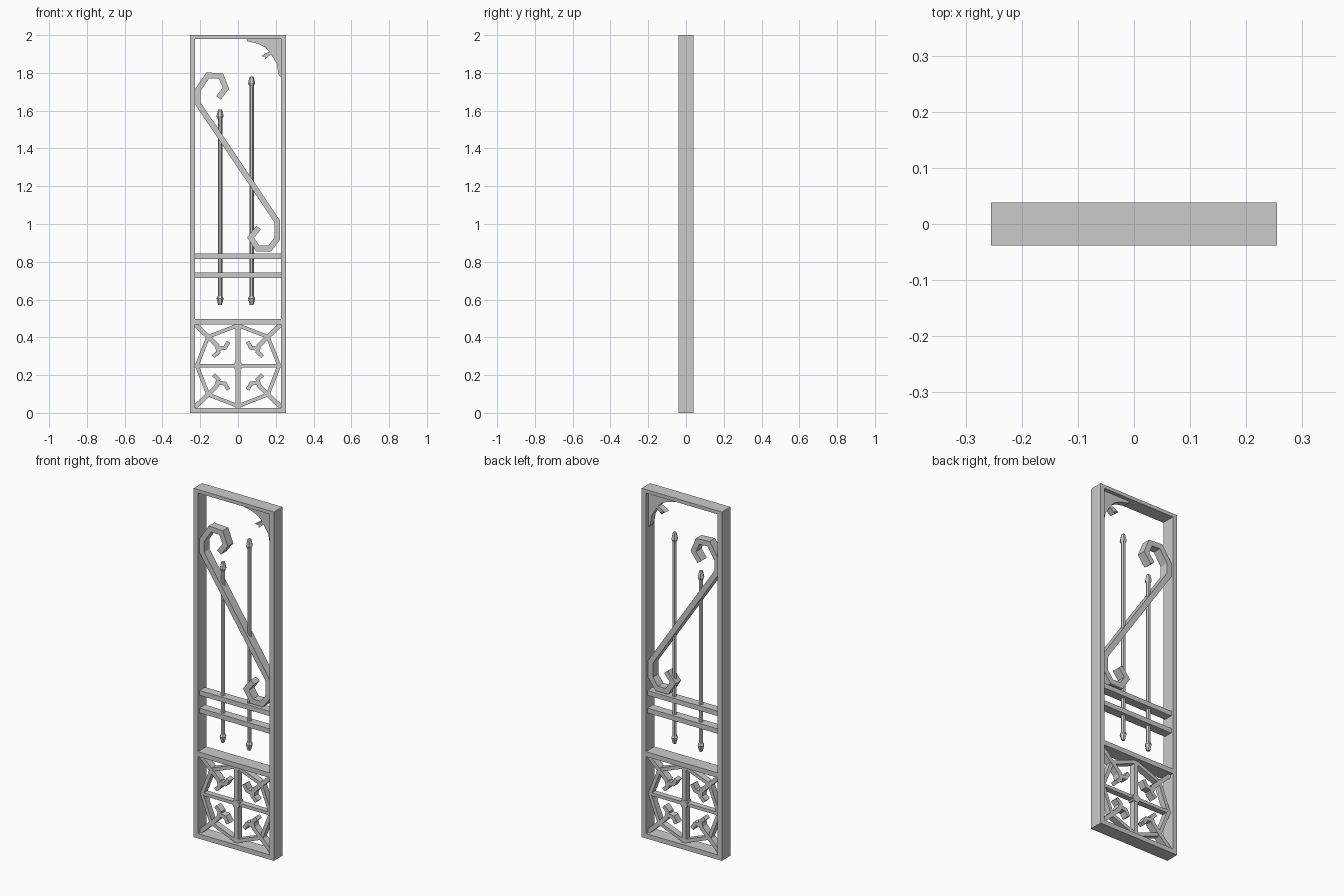
import bpy, bmesh, math
from mathutils import Vector, Matrix

if "Cube" in bpy.data.objects:
    bpy.data.objects.remove(bpy.data.objects["Cube"])


def finish(bm, name):
    bmesh.ops.recalc_face_normals(bm, faces=bm.faces)
    me = bpy.data.meshes.new(name)
    bm.to_mesh(me)
    bm.free()
    ob = bpy.data.objects.new(name, me)
    bpy.context.collection.objects.link(ob)
    return ob


def box(name, x0, x1, z0, z1, depth):
    bm = bmesh.new()
    bmesh.ops.create_cube(bm, size=1)
    for v in bm.verts:
        v.co = (x1 if v.co.x > 0 else x0, v.co.y * depth, z1 if v.co.z > 0 else z0)
    return finish(bm, name)


def plate(name, outline, depth):
    """Flat outline in x, z extruded through y."""
    bm = bmesh.new()
    f = bm.faces.new([bm.verts.new((x, -depth / 2, z)) for x, z in outline])
    ext = bmesh.ops.extrude_face_region(bm, geom=[f])["geom"]
    bmesh.ops.translate(bm, vec=(0, depth, 0), verts=[g for g in ext if isinstance(g, bmesh.types.BMVert)])
    return finish(bm, name)


def ribbon(name, path, width, depth, closed=False):
    """Square bar bent along a path in x, z with mitred corners."""
    pts = [Vector(p) for p in path]
    n = len(pts)
    bm = bmesh.new()
    rings = []
    for i, p in enumerate(pts):
        a = pts[i - 1] if i or closed else None
        b = pts[(i + 1) % n] if i < n - 1 or closed else None
        d1 = (p - a).normalized() if a is not None else (b - p).normalized()
        d2 = (b - p).normalized() if b is not None else d1
        t = (d1 + d2).normalized()
        m = Vector((-t.y, t.x)) * (width / 2 / max(t.dot(d1), 0.3))
        rings.append([bm.verts.new((p.x + s * m.x, y * depth / 2, p.y + s * m.y))
                      for s, y in ((-1, -1), (1, -1), (1, 1), (-1, 1))])
    for i in range(n if closed else n - 1):
        r, q = rings[i], rings[(i + 1) % n]
        for k in range(4):
            bm.faces.new((r[k], r[(k + 1) % 4], q[(k + 1) % 4], q[k]))
    if not closed:
        bm.faces.new(rings[0])
        bm.faces.new(rings[-1])
    return finish(bm, name)


def lathe(name, x, profile, sides=6):
    bm = bmesh.new()
    rings = [[bm.verts.new((x + r * math.cos(2 * math.pi * k / sides),
                            r * math.sin(2 * math.pi * k / sides), z))
              for k in range(sides)] for r, z in profile]
    for a, b in zip(rings, rings[1:]):
        for k in range(sides):
            j = (k + 1) % sides
            bm.faces.new((a[k], a[j], b[j], b[k]))
    bm.faces.new(rings[0])
    bm.faces.new(rings[-1])
    return finish(bm, name)


# Outer frame
D = 0.077
for s, side in ((-1, "left"), (1, "right")):
    box(side + "_stile", *sorted((s * 0.2545, s * 0.227)), 0, 2, D)
for name, z0, z1 in (("bottom_rail", 0, 0.027), ("middle_rail", 0.469, 0.497), ("top_rail", 1.98, 2)):
    box(name, -0.227, 0.227, z0, z1, D)

# Two cross rails
box("lower_cross_rail", -0.23, 0.227, 0.714, 0.742, 0.05)
box("upper_cross_rail", -0.23, 0.227, 0.815, 0.843, 0.05)

# Vertical rods with pointed ends
for x, top, name in ((-0.095, 1.607, "short_rod"), (0.072, 1.782, "tall_rod")):
    lathe(name, x, [(0.010, 0.572), (0.019, 0.606), (0.012, 0.620),
                    (0.012, top - 0.052), (0.019, top - 0.036), (0.010, top)])

# S-shaped scroll
ribbon("scroll", [(-0.103, 1.668), (-0.064, 1.719), (-0.090, 1.783), (-0.160, 1.787),
                  (-0.213, 1.708), (-0.213, 1.639), (0.208, 1.013), (0.208, 0.923),
                  (0.168, 0.870), (0.104, 0.870), (0.067, 0.928), (0.109, 0.981)], 0.03, 0.05)

# Leaf bracket in the top right corner
plate("corner_leaf", [(0.045, 1.981), (0.228, 1.981), (0.228, 1.777), (0.215, 1.790),
                      (0.205, 1.850), (0.175, 1.898), (0.142, 1.872), (0.146, 1.885), (0.120, 1.889),
                      (0.165, 1.912), (0.145, 1.935), (0.105, 1.955), (0.050, 1.967)], 0.035)

# Lower panel: cross, octagon and boss
C = 0.25
box("cross_vertical", -0.012, 0.012, 0.027, 0.47, 0.035)
box("cross_horizontal", -0.227, 0.227, C - 0.009, C + 0.009, 0.033)
r = 0.024
plate("cross_boss", [(r * math.cos(k * math.pi / 4), C + r * math.sin(k * math.pi / 4)) for k in range(8)], 0.04)
ribbon("octagon", [(0, C + 0.214), (0.158, C + 0.153), (0.218, C), (0.158, C - 0.153),
                   (0, C - 0.214), (-0.158, C - 0.153), (-0.218, C), (-0.158, C + 0.153)], 0.02, 0.035, True)

# Forked corner sprigs, mirrored to four corners
for sx in (-1, 1):
    for sz in (-1, 1):
        def m(*p):
            return [(sx * x, C + sz * z) for x, z in p]
        ribbon("corner_stem", m((0.228, 0.219), (0.158, 0.153), (0.106, 0.101)), 0.024, 0.04)
        ribbon("sprig_inner", m((0.118, 0.112), (0.104, 0.090), (0.069, 0.095), (0.050, 0.127)), 0.021, 0.04)
        ribbon("sprig_outer", m((0.112, 0.106), (0.104, 0.072), (0.130, 0.048)), 0.021, 0.04)
